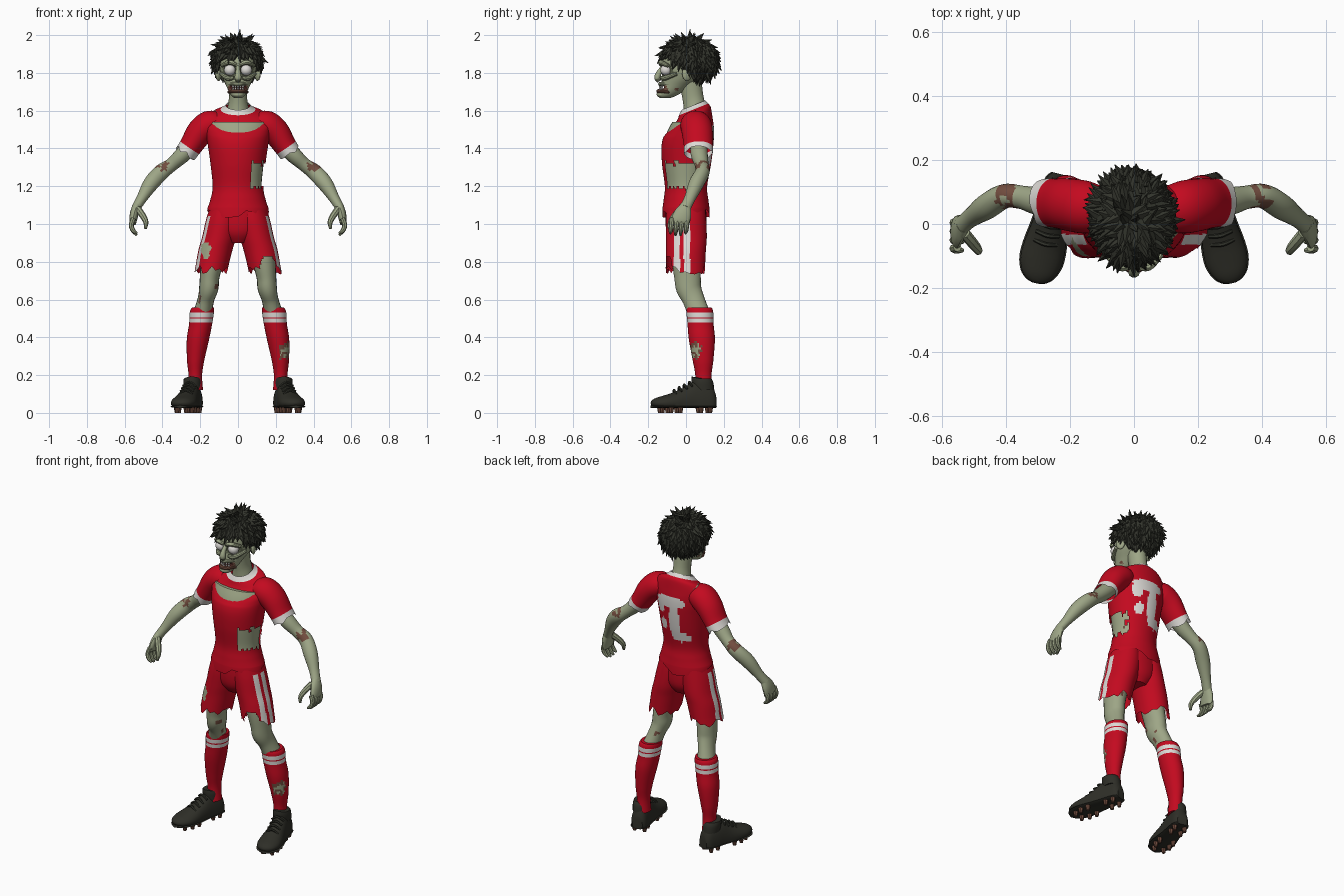
import bpy, bmesh, math, random
from mathutils import Vector, Matrix, noise

random.seed(4)
if "Cube" in bpy.data.objects:
    bpy.data.objects.remove(bpy.data.objects["Cube"])
X, Y, Z = Vector((1, 0, 0)), Vector((0, 1, 0)), Vector((0, 0, 1))
COLOURS = {"red_cloth": (.55, .003, .014), "white": (.72, .70, .67), "skin": (.34, .38, .24),
           "dark_skin": (.11, .125, .075), "hair": (.032, .034, .025), "shoe": (.028, .028, .021),
           "wound": (.17, .075, .05), "mouth": (.045, .012, .01)}
MATS = {}
for key, rgb in COLOURS.items():
    m = MATS[key] = bpy.data.materials.new(key)
    m.use_nodes = True
    m.diffuse_color = (*rgb, 1)
    m.node_tree.nodes["Principled BSDF"].inputs["Base Color"].default_value = (*rgb, 1)
made = []


def finish(bm, name, colour, rule=None, smooth=True):
    """Paint or cut faces by rule, then make the object."""
    bmesh.ops.recalc_face_normals(bm, faces=bm.faces)
    slots, cut = [], []
    for f in bm.faces:
        key = (rule and rule(f.calc_center_median())) or colour
        if key == "cut":
            cut.append(f)
            continue
        if key not in slots:
            slots.append(key)
        f.material_index = slots.index(key)
    bmesh.ops.delete(bm, geom=cut, context='FACES')
    me = bpy.data.meshes.new(name)
    bm.to_mesh(me)
    bm.free()
    for key in slots:
        me.materials.append(MATS[key])
    ob = bpy.data.objects.new(name, me)
    bpy.context.collection.objects.link(ob)
    if smooth:
        made.append(ob)
    return ob


def spline(pts, sub):
    out = []
    for i in range(len(pts) - 1):
        a, b, c, d = (pts[max(0, min(len(pts) - 1, i + k))] for k in (-1, 0, 1, 2))
        for j in range(sub):
            t = j / sub
            out.append([.5 * (2 * q + (r - p) * t + (2 * p - 5 * q + 4 * r - w) * t * t
                              + (3 * q - p - 3 * r + w) * t ** 3) for p, q, r, w in zip(a, b, c, d)])
    return out + [list(pts[-1])]


def tube(name, path, colour, rule=None, s=1, sides=16, sub=4, ref=Y, flat=False, rag=0, warp=None, caps=True):
    """Loft ellipses (x, y, z, radius, second radius) along a smooth path; rag tears the last ring."""
    rows = spline([(p[0] * s, *p[1:4], p[-1]) for p in path], sub)
    bm, rings = bmesh.new(), []
    teeth = [random.random() for _ in range(sides // 4)]
    for i, r in enumerate(rows):
        T = (Vector(rows[min(i + 1, len(rows) - 1)][:3]) - Vector(rows[max(i - 1, 0)][:3])).normalized()
        u = Y if flat else (ref - T * ref.dot(T)).normalized()
        v = X if flat else T.cross(u)
        ring = []
        for k in range(sides):
            a = math.tau * k / sides
            p = Vector(r[:3]) + v * r[3] * math.cos(a) + u * r[4] * math.sin(a)
            if rag and i == len(rows) - 1:
                n, f = k // 4, k % 4 / 4
                p += T * rag * (teeth[n % len(teeth)] * (1 - f) + teeth[(n + 1) % len(teeth)] * f)
            ring.append(bm.verts.new(warp(p) if warp else p))
        rings.append(ring)
    for a, b in zip(rings, rings[1:]):
        for k in range(sides):
            bm.faces.new((a[k - 1], a[k], b[k], b[k - 1]))
    if caps:
        bm.faces.new(rings[0])
        bm.faces.new(rings[-1])
    return finish(bm, name, colour, rule)


def ball(name, loc, size, colour, rule=None, turn=0):
    bm = bmesh.new()
    mat = Matrix.Translation(loc) @ Matrix.Rotation(turn, 4, 'Z') @ Matrix.Diagonal((*size, 1))
    bmesh.ops.create_icosphere(bm, subdivisions=3, radius=1, matrix=mat)
    return finish(bm, name, colour, rule)


def blob(a, b, ca, cb, ra, rb):
    return ((a - ca) / ra) ** 2 + ((b - cb) / rb) ** 2 < 1


# Shirt, with torn side, collar and worn back print
def tilt(p):
    w = max(0, min(1, (p.z - 1.46) / .12))
    return p + Z * .4 * (p.y - .04) * w


def shirt_rule(c):
    n = noise.noise(c * 45) * .03
    neck = c.z - 1.612 - .4 * (c.y - .04)
    if neck > .018:
        return "cut"
    if neck > -.006:
        return "white"
    if c.x > .07 and c.y < .07 + n and 1.19 + n < c.z < 1.32 + n:
        return "cut"
    if blob(c.x, c.z, -.15, 1.585, .03 + n, .025):
        return "wound" if n > 0 else "skin"
    if c.y > .05:
        for spot in ((.01, 1.49, .1, .035), (.08, 1.45, .03, .045), (-.015, 1.37, .034, .12),
                     (-.05, 1.27, .05, .03), (.065, 1.34, .026, .034)):
            if blob(c.x, c.z, *spot):
                return "white"


torso = [(0, .04, 1.64, .055, .055), (0, .04, 1.61, .085, .075), (0, .042, 1.585, .14, .088),
         (0, .03, 1.54, .175, .11), (0, .02, 1.49, .172, .128), (0, .008, 1.42, .16, .137),
         (0, .003, 1.32, .146, .13), (0, 0, 1.2, .134, .112), (0, 0, 1.13, .146, .118), (0, 0, 1.08, .163, .125)]
tube("shirt", torso, "red_cloth", shirt_rule, sides=96, sub=7, flat=True, rag=.055, warp=tilt, caps=False)
tube("torso_body", [(x, y, z, a * .93, b * .93) for x, y, z, a, b in torso[3:]], "skin", sides=32, flat=True)
tube("neck", [(0, .05, 1.54, .07, .06), (0, .045, 1.62, .055, .058), (0, .035, 1.68, .048, .056),
              (0, .02, 1.78, .055, .06)], "skin")
tube("shorts_seat", [(0, 0, 1.12, .13, .105), (0, 0, 1.02, .15, .108), (0, .002, .95, .12, .1),
                     (0, .005, .9, .06, .07)], "red_cloth", sides=32, flat=True)


# Limbs and clothes on both sides
def leg_rule(c):
    return "wound" if noise.noise(c * 22) > .52 else None


def shorts_rule(c):
    n = noise.noise(c * 50) * .02
    if blob(c.x, c.z, -.17, .86, .025 + n, .045) and c.y < 0:
        return "skin"
    if blob(c.x, c.z, .16, .77, .04 + n, .06) and c.y < 0:
        return "cut"
    if abs(c.x) > .13 and c.z < 1.04 and (-.065 < c.y < -.032 or -.012 < c.y < .022):
        return "white"


def sock_rule(c):
    n = noise.noise(c * 60) * .015
    if .475 < c.z < .498 or .505 < c.z < .532:
        return "white"
    if c.x > .22 and blob(c.y, c.z, .05, .33, .03 + n, .045 + n):
        return "wound" if n > 0 else "skin"


def arm_rule(c):
    if blob(abs(c.x), c.z, .40, 1.31, .035, .03) and noise.noise(c * 30) > -.15:
        return "wound"


heel, along = Vector((.225, .155, 0)), Vector((.235, -.97, 0)).normalized()
across = Vector((-along.y, along.x, 0))


def foot(d, lat, z):
    return heel + along * d + across * lat + Z * z


for side, s in (("left", 1), ("right", -1)):
    tube(side + "_sleeve", [(.1, .045, 1.53, .06, .07), (.15, .052, 1.525, .075, .082),
         (.2, .06, 1.487, .072, .082), (.245, .065, 1.42, .062, .077), (.27, .066, 1.383, .059, .076)],
         "red_cloth", lambda c: "white" if abs(c.x) * .55 - c.z * .83 > -1.024 else None,
         s, 48, 6, rag=.022, caps=False)
    tube(side + "_arm", [(.2, .065, 1.46, .045), (.29, .07, 1.37, .043, .045), (.35, .083, 1.315, .036, .037),
         (.405, .087, 1.275, .042, .038), (.46, .055, 1.215, .041, .04), (.51, .02, 1.135, .028, .03),
         (.54, -.005, 1.085, .024, .03)], "skin", arm_rule, s, 20, 6)
    tube(side + "_palm", [(.535, 0, 1.1, .022, .028), (.548, -.015, 1.06, .023, .045),
         (.555, -.028, 1.02, .02, .05), (.553, -.032, 1.0, .014, .045)], "skin", None, s)
    for i in range(4):
        y = .008 - i * .027
        tip = .935 + abs(i - 1.5) * .01
        tube(f"{side}_finger_{i + 1}", [(.553, y, 1.03, .014), (.565, y - .004, .995, .013),
             (.555, y - .008, .965, .012), (.535, y - .01, tip, .006)], "skin", None, s, 8, 3)
    tube(side + "_thumb", [(.53, -.03, 1.08, .018), (.505, -.06, 1.045, .017), (.488, -.082, 1.01, .014),
         (.49, -.09, .975, .007)], "skin", None, s, 8)
    tube(side + "_shorts_leg", [(.07, 0, 1.1, .075, .1), (.08, 0, 1.02, .09, .107), (.1, .002, .93, .09, .108),
         (.12, 0, .86, .09, .105), (.137, -.003, .78, .087, .104)],
         "red_cloth", shorts_rule, s, 96, 8, flat=True, rag=.05, caps=False)
    tube(side + "_leg", [(.11, 0, .97, .07, .08), (.135, 0, .82, .062, .075), (.15, .008, .72, .052, .07),
         (.155, .015, .66, .051, .067), (.17, .04, .6, .044, .058), (.19, .07, .52, .05, .058)],
         "skin", leg_rule, s, 20, 6)
    tube(side + "_sock", [(.185, .07, .557, .058, .066), (.191, .073, .535, .064, .071), (.198, .077, .47, .061, .069),
         (.212, .084, .39, .059, .069), (.224, .09, .28, .046, .055), (.226, .092, .2, .036, .043),
         (.225, .092, .12, .04, .046)], "red_cloth", sock_rule, s, 48, 10, flat=True)

    # Boot with collar, laces, sole and studs
    boot = [(0, .03, .1), (.02, .045, .145), (.07, .051, .165), (.12, .053, .165), (.17, .058, .135),
            (.23, .066, .108), (.28, .066, .092), (.32, .052, .08), (.342, .03, .068), (.35, .008, .056)]
    tube(side + "_boot", [(*foot(d, 0, .052), w, h - .052) for d, w, h in boot], "shoe", None, s, 24,
         ref=Z, warp=lambda p: Vector((p.x, p.y, max(p.z, .032))))
    tube(side + "_boot_collar", [(*foot(.065, 0, .12), .046, .058), (*foot(.07, 0, .16), .048, .058),
         (*foot(.075, 0, .182), .044, .052)], "shoe", None, s, 20, flat=True,
         warp=lambda p: p + Z * .25 * max(0, .07 - p.y) * (p.z > .13))
    tube(side + "_sole", [(*foot(d, 0, .033), w + .004, .008) for d, w, h in boot], "shoe", None, s, 12, ref=Z)
    for i in range(4):
        d, z = .135 + i * .028, .158 - i * .0145
        tube(f"{side}_lace_{i + 1}", [(*foot(d, -.036, z - .016), .006), (*foot(d + .006, 0, z + .006), .007),
             (*foot(d, .036, z - .016), .006)], "hair", None, s, 6, ref=Z)
    for i, d in enumerate((.035, .085, .2, .25, .295)):
        for lat in (-1, 1):
            w = .03 if d < .1 else .042 - max(0, d - .25) * .3
            tube(f"{side}_stud_{i + 1}", [(*foot(d, w * lat, .035), .016), (*foot(d, w * lat, 0), .01)],
                 "wound", None, s, 8, 1)

    # Face parts in pairs
    eye = Vector((.043 * s, -.106, 1.815))
    ball(side + "_eye", eye, (.031, .03, .03), "white")
    tube(side + "_brow", [(.01, -.13, 1.842, .01), (.045, -.134, 1.855, .013), (.085, -.095, 1.838, .01)],
         "skin", None, s, 10, ref=Z)
    tube(side + "_cheekbone", [(.022, -.128, 1.775, .01), (.055, -.115, 1.772, .014), (.09, -.05, 1.795, .01)],
         "skin", None, s, 10, ref=Z)
    ball(side + "_ear", (.103 * s, .005, 1.795), (.013, .027, .038), "skin", None, .4 * s)


# Head with sunken sockets and open mouth
def head_warp(p):
    if p.y < -.05:
        for e in (-.043, .043):
            p.y += .028 * max(0, 1 - math.hypot(p.x - e, p.z - 1.812) / .04)
        p.y += .035 * max(0, 1 - math.hypot(p.x / 2, p.z - 1.722) / .022)
    return p


def head_rule(c):
    if c.y < -.04:
        if blob(abs(c.x), c.z, .043, 1.812, .039, .038):
            return "dark_skin"
        if blob(c.x, c.z, 0, 1.722, .046, .014):
            return "mouth"
        if blob(c.x, c.z, 0, 1.72, .056, .024) and noise.noise(c * 40) > -.1:
            return "wound"


tube("head", [(0, -.11, 1.668, .022, .03), (0, -.1, 1.68, .036, .05), (0, -.082, 1.7, .048, .066),
              (0, -.052, 1.735, .064, .083), (0, -.02, 1.775, .083, .108), (0, -.005, 1.82, .096, .124),
              (0, .008, 1.88, .1, .13), (0, .015, 1.94, .085, .105), (0, .015, 1.97, .04, .05)],
     "skin", head_rule, sides=56, sub=8, flat=True, warp=head_warp)
tube("nose", [(0, -.118, 1.835, .01), (0, -.14, 1.805, .013, .014), (0, -.152, 1.775, .018, .016),
              (0, -.142, 1.755, .012)], "skin", lambda c: "dark_skin" if c.z < 1.768 else None, sides=12)
for name, z, y, colour in (("upper_lip", 1.741, -.136, "skin"), ("lower_lip", 1.702, -.145, "wound")):
    tube(name, [(-.05, -.09, z - .004, .007), (-.03, y + .016, z, .01), (0, y, z, .012), (.03, y + .016, z, .01),
                (.05, -.09, z - .004, .007)], colour, sides=10, ref=Z)
ball("chin", (0, -.128, 1.686), (.032, .028, .018), "skin")
for row, z in (("upper", 1.729), ("lower", 1.714)):
    for i in range(-2, 3):
        ball(f"{row}_tooth_{i + 3}", (i * .013, -.138 + abs(i) * .006, z), (.0055, .005, .008), "white")

# Hair cap and layered locks
centre, size = Vector((-.005, .018, 1.866)), Vector((.12, .142, .108))


def hairy(p):
    low = 1.885 if p.y < -.07 else 1.845 if p.y < -.01 else 1.81 if p.y < .035 else 1.75
    return p.z > low


ball("hair_cap", centre, size, "hair", lambda c: None if hairy(c) else "cut")
bm = bmesh.new()
COUNT = 420
for i in range(COUNT):
    h = 1 - 2 * (i + .5) / COUNT
    r, a = math.sqrt(1 - h * h), i * 2.39996
    n = Vector((r * math.cos(a), r * math.sin(a), h))
    p = centre + n * size
    if not hairy(p):
        continue
    jitter = Vector([random.uniform(-.35, .35) for _ in range(3)])
    fall = (n * (.32 + .25 * random.random()) - (Z - n * n.z) + jitter).normalized()
    length = random.uniform(.045, .075)
    mat = Matrix.Translation(p + fall * length * .3) @ fall.to_track_quat('Z', 'Y').to_matrix().to_4x4()
    bmesh.ops.create_cone(bm, cap_ends=True, segments=5, radius1=.021, radius2=.001, depth=length, matrix=mat)
finish(bm, "hair_locks", "hair", smooth=False)

bpy.ops.object.select_all(action='DESELECT')
for ob in made:
    ob.select_set(True)
bpy.context.view_layer.objects.active = made[0]
bpy.ops.object.shade_smooth_by_angle(angle=math.radians(35))
